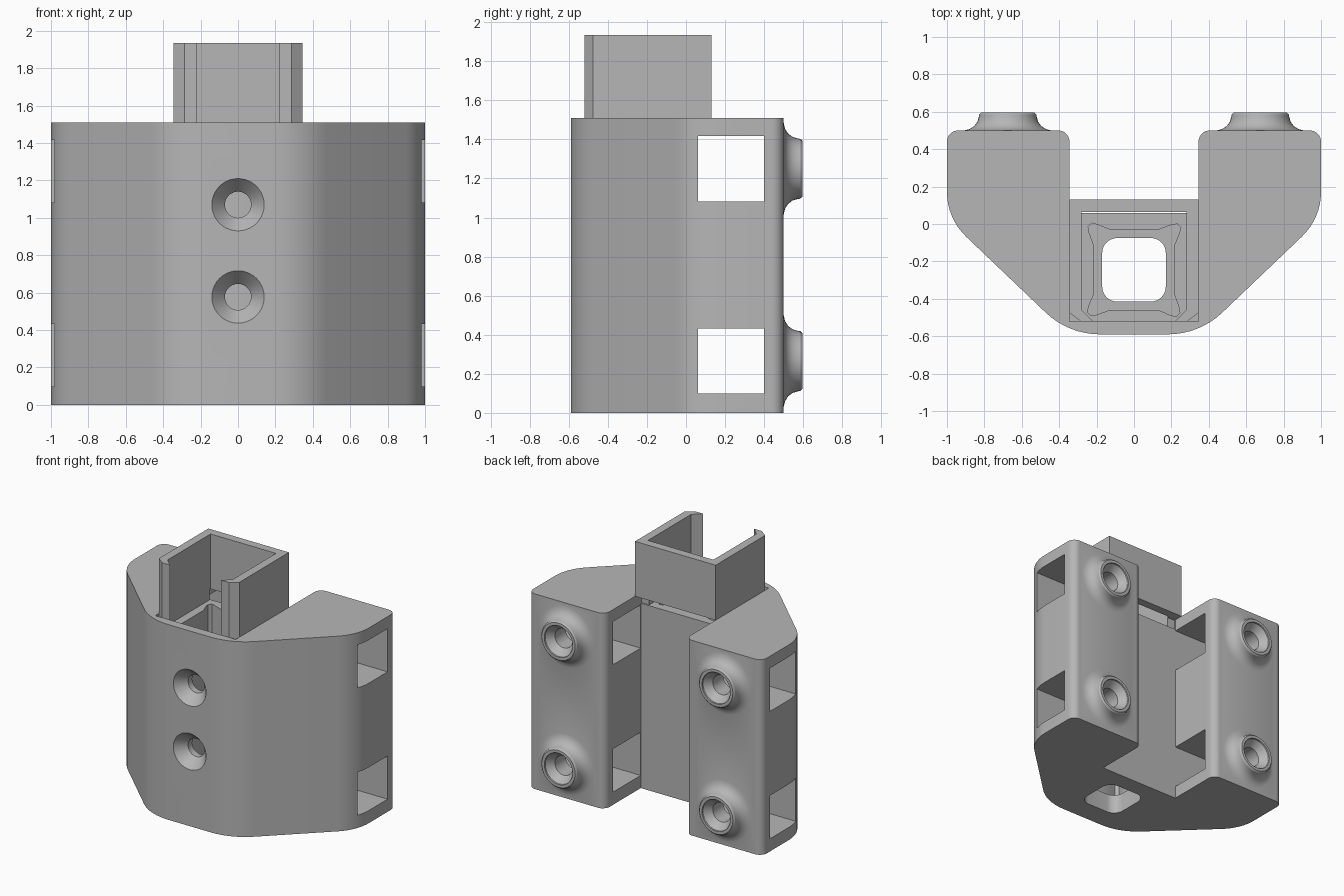
import bpy, bmesh, math
from mathutils import Vector

if "Cube" in bpy.data.objects:
    bpy.data.objects.remove(bpy.data.objects["Cube"], do_unlink=True)

grey = bpy.data.materials.new("plain grey")
grey.use_nodes = True
GREY = (0.47, 0.47, 0.47, 1)
grey.diffuse_color = GREY
grey.node_tree.nodes["Principled BSDF"].inputs["Base Color"].default_value = GREY

BODY_TOP, FLOOR, SLEEVE_TOP = 1.51, 1.43, 1.935
CENTRE_Y = -0.245


def make(name, bm):
    bmesh.ops.recalc_face_normals(bm, faces=bm.faces)
    mesh = bpy.data.meshes.new(name)
    bm.to_mesh(mesh)
    bm.free()
    mesh.materials.append(grey)
    ob = bpy.data.objects.new(name, mesh)
    bpy.context.collection.objects.link(ob)
    return ob


def prism(name, pts, z0, z1):
    """Extrude a flat outline upward."""
    bm = bmesh.new()
    face = bm.faces.new([bm.verts.new((x, y, z0)) for x, y in pts])
    ext = bmesh.ops.extrude_face_region(bm, geom=[face])
    top = [v for v in ext["geom"] if isinstance(v, bmesh.types.BMVert)]
    bmesh.ops.translate(bm, verts=top, vec=(0, 0, z1 - z0))
    return make(name, bm)


def box(name, x0, x1, y0, y1, z0, z1):
    return prism(name, [(x0, y0), (x1, y0), (x1, y1), (x0, y1)], z0, z1)


def lathe(name, profile, x, z, n=40):
    """Turn (radius, y) pairs about a line along y."""
    bm = bmesh.new()
    rings = []
    for r, y in profile:
        angles = [2 * math.pi * i / n for i in range(n)]
        rings.append([bm.verts.new((x + r * math.cos(a), y, z + r * math.sin(a))) for a in angles])
    for a, b in zip(rings, rings[1:]):
        for i in range(n):
            j = (i + 1) % n
            bm.faces.new((a[i], a[j], b[j], b[i]))
    bm.faces.new(rings[0])
    bm.faces.new(rings[-1])
    return make(name, bm)


def rounded(corners, steps=8):
    """Outline from (x, y, radius) corners."""
    out = []
    for i, (x, y, r) in enumerate(corners):
        p = Vector((x, y))
        if r == 0:
            out.append((x, y))
            continue
        u = (Vector(corners[i - 1][:2]) - p).normalized()
        w = (Vector(corners[(i + 1) % len(corners)][:2]) - p).normalized()
        half = u.angle(w) / 2
        c = p + (u + w).normalized() * (r / math.sin(half))
        a, b = p + u * (r / math.tan(half)) - c, p + w * (r / math.tan(half)) - c
        sweep = a.angle(b)
        for k in range(steps + 1):
            t = k / steps
            q = (a * math.sin((1 - t) * sweep) + b * math.sin(t * sweep)) / math.sin(sweep)
            out.append(tuple(c + q))
    return out


def mirrored(half):
    return half + [(-p[0], *p[1:]) for p in reversed(half)]


def combine(ob, tool, operation):
    mod = ob.modifiers.new("combine", "BOOLEAN")
    mod.operation, mod.solver, mod.object = operation, "EXACT", tool
    bpy.ops.object.select_all(action="DESELECT")
    bpy.context.view_layer.objects.active = ob
    ob.select_set(True)
    bpy.ops.object.modifier_apply(modifier=mod.name)
    bpy.data.objects.remove(tool, do_unlink=True)


# U-shaped body
outline = mirrored([(0.345, 0.06, 0), (0.345, 0.5, 0.06), (1, 0.5, 0.06),
                    (1, 0.03, 0.33), (0.35, -0.59, 0.42)])
body = prism("body", rounded(outline), 0, BODY_TOP)

# Mounting bosses, their screw holes, and the side windows
boss = [(0.235, 0.47), (0.235, 0.5), (0.205, 0.507), (0.18, 0.523), (0.163, 0.545),
        (0.155, 0.572), (0.153, 0.585), (0.143, 0.596)]
boss_hole = [(0.075, 0.35), (0.075, 0.53), (0.12, 0.585), (0.125, 0.65)]
for side in (-1, 1):
    for z in (0.265, 1.25):
        combine(body, lathe("boss", boss, side * 0.675, z), "UNION")
        x0, x1 = sorted((side * 0.3, side * 1.1))
        combine(body, box("window", x0, x1, 0.061, 0.4, z - 0.167, z + 0.167), "DIFFERENCE")
        combine(body, lathe("boss_hole", boss_hole, side * 0.675, z), "DIFFERENCE")

# Seat for the sleeve
combine(body, box("seat", -0.344, 0.344, -0.52, 0.2, FLOOR, 1.7), "DIFFERENCE")

# Tube pocket with relieved corners
h = 0.215
corner = [(h, 0.13), (h + 0.025, 0.19), (h + 0.035, 0.225), (h + 0.015, h + 0.03),
          (0.2, h + 0.025), (0.13, h)]
pocket = []
for k in range(4):
    c, s = ((1, 0), (0, 1), (-1, 0), (0, -1))[k]
    pocket += [(x * c - y * s, x * s + y * c + CENTRE_Y) for x, y in corner]
combine(body, prism("pocket", pocket, 0.15, 1.6), "DIFFERENCE")

# Rounded square drain through the floor
w = 0.17
drain = [(sx * w, CENTRE_Y + sy * w, 0.08) for sx, sy in ((1, 1), (-1, 1), (-1, -1), (1, -1))]
combine(body, prism("drain", rounded(drain), -0.1, 0.3), "DIFFERENCE")

# Countersunk front holes
sink = [(0.145, -0.65), (0.14, -0.59), (0.07, -0.51), (0.07, -0.4)]
for z in (0.577, 1.07):
    combine(body, lathe("front_hole", sink, 0, z), "DIFFERENCE")

# Open-fronted sleeve with hooked lips; the back wall stops above the seat
sleeve = prism("sleeve", mirrored([(0.345, 0.13), (0.345, -0.475), (0.285, -0.52),
                                   (0.22, -0.52), (0.28, -0.46), (0.28, 0.065)]),
               FLOOR, SLEEVE_TOP)
combine(sleeve, box("gap", -0.5, 0.5, 0.05, 0.3, 1.3, BODY_TOP), "DIFFERENCE")

# Smooth the round surfaces, keep the edges crisp
bpy.ops.object.select_all(action="DESELECT")
bpy.context.view_layer.objects.active = body
body.select_set(True)
bpy.ops.object.shade_smooth_by_angle(angle=math.radians(28))
